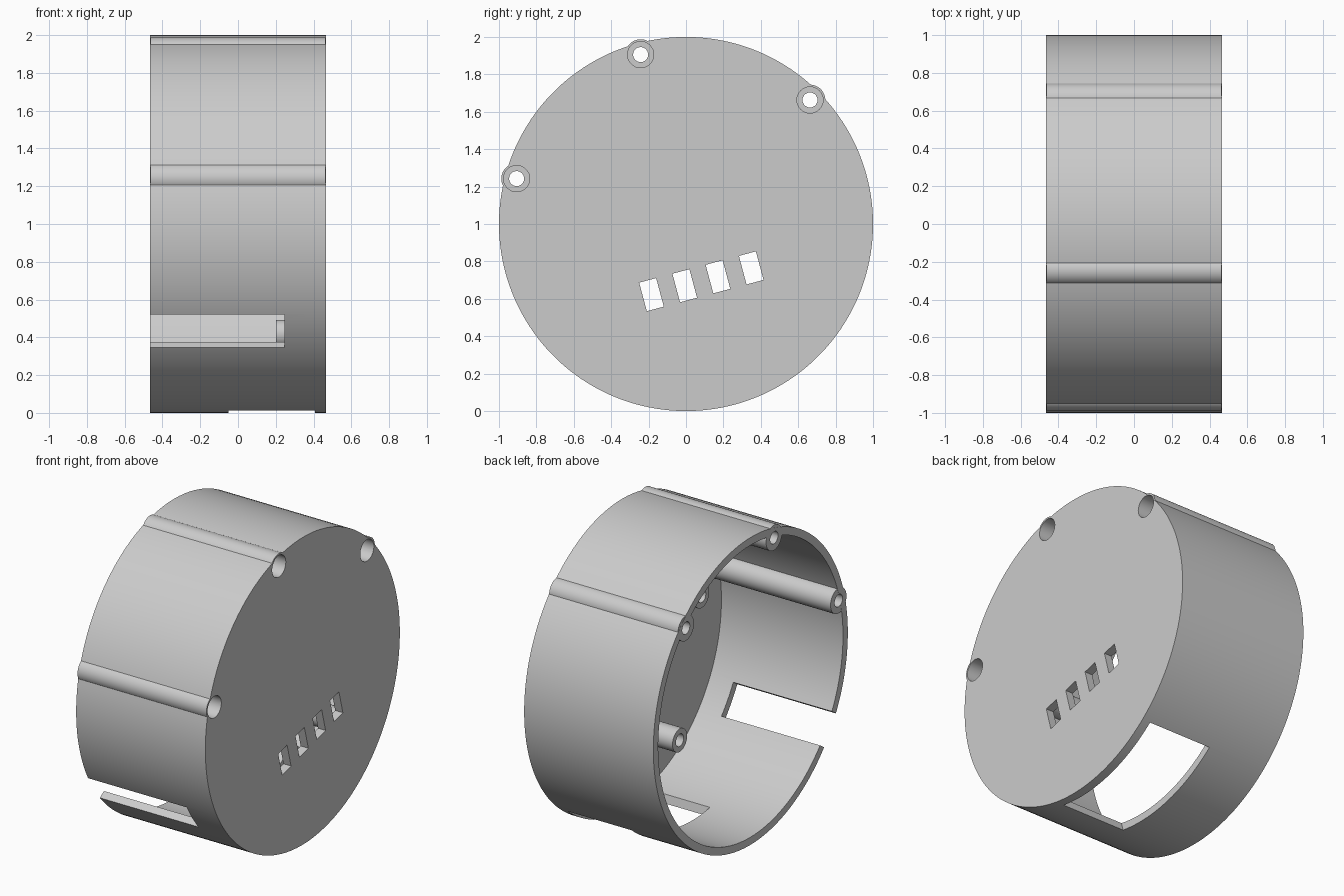
import bpy, bmesh
from math import radians, cos, sin
from mathutils import Matrix, Vector

cube = bpy.data.objects.get("Cube")
if cube:
    bpy.data.objects.remove(cube, do_unlink=True)

HALF = 0.465          # half depth along x
FLOOR = 0.41          # inner face of the closed end
WALL = 0.95           # inner radius
CENTRE = Matrix.Translation((0, 0, 1))
TILT = CENTRE @ Matrix.Rotation(radians(15), 4, 'X')   # frame of the layout

grey = bpy.data.materials.new("grey plastic")
grey.use_nodes = True
colour = (0.6, 0.6, 0.6, 1)
grey.diffuse_color = colour
grey.node_tree.nodes["Principled BSDF"].inputs["Base Color"].default_value = colour


def add_object(name, bm):
    mesh = bpy.data.meshes.new(name)
    bmesh.ops.recalc_face_normals(bm, faces=bm.faces)
    bm.to_mesh(mesh)
    bm.free()
    mesh.materials.append(grey)
    obj = bpy.data.objects.new(name, mesh)
    bpy.context.collection.objects.link(obj)
    return obj


def rod(name, radius, x0, x1, y=0, z=0, sides=48):
    """Cylinder along x, placed in the tilted layout frame."""
    bm = bmesh.new()
    place = TILT @ Matrix.Translation(((x0 + x1) / 2, y, z)) @ Matrix.Rotation(radians(90), 4, 'Y')
    bmesh.ops.create_cone(bm, cap_ends=True, segments=sides, radius1=radius,
                          radius2=radius, depth=x1 - x0, matrix=place)
    return add_object(name, bm)


def box(name, x0, x1, y, z, width, height, frame=TILT):
    bm = bmesh.new()
    place = frame @ Matrix.Translation(((x0 + x1) / 2, y, z)) @ Matrix.Diagonal((x1 - x0, width, height, 1))
    bmesh.ops.create_cube(bm, size=1, matrix=place)
    return add_object(name, bm)


def combine(target, tool, operation):
    """Apply one boolean and remove its helper."""
    tool.hide_render = True
    mod = target.modifiers.new(operation, 'BOOLEAN')
    mod.operation = operation
    mod.solver = 'EXACT'
    mod.object = tool
    bpy.context.view_layer.objects.active = target
    bpy.ops.object.modifier_apply(modifier=mod.name)
    bpy.data.objects.remove(tool, do_unlink=True)


def smooth(obj):
    bpy.ops.object.select_all(action='DESELECT')
    obj.select_set(True)
    bpy.context.view_layer.objects.active = obj
    bpy.ops.object.shade_smooth_by_angle(angle=radians(30))


# Round cup, open at the -x end
housing = rod("housing", 1, -HALF, HALF, sides=160)
combine(housing, rod("cavity", WALL, -1, FLOOR, sides=160), 'DIFFERENCE')

# Screw bosses along the wall, with a through hole and a wide head recess
bosses = [(0.9376 * cos(radians(a)), 0.9376 * sin(radians(a))) for a in (30, 90, 150)]
for y, z in bosses:
    combine(housing, rod("boss", 0.082, -HALF + 0.001, HALF - 0.001, y, z), 'UNION')
for y, z in bosses:
    combine(housing, rod("screw_hole", 0.04, -1, 1, y, z), 'DIFFERENCE')
    combine(housing, rod("head_recess", 0.07, HALF - 0.15, 1, y, z), 'DIFFERENCE')

# Row of slots through the closed end
for i in range(4):
    combine(housing, box("slot", 0.3, 0.6, (i - 1.5) * 0.184, -0.317, 0.094, 0.158), 'DIFFERENCE')

# Wide window in the bottom of the wall
combine(housing, box("window", -0.05, FLOOR - 0.003, 0, -0.95, 0.82, 0.5), 'DIFFERENCE')

# Notch running in from the open rim
turn = CENTRE @ Matrix.Rotation(radians(214.8), 4, 'X')
combine(housing, box("notch", -1, 0.245, 0.95, 0, 0.4, 0.2126, turn), 'DIFFERENCE')
smooth(housing)

# Four short standoffs on the inside of the closed end
for row, z in (("lower", -0.505), ("upper", 0.375)):
    for side, y in (("back", 0.365), ("front", -0.365)):
        post = rod(f"{row}_{side}_standoff", 0.075, 0.2, FLOOR + 0.01, y, z)
        combine(post, rod("pilot_hole", 0.04, 0, FLOOR - 0.02, y, z), 'DIFFERENCE')
        smooth(post)
